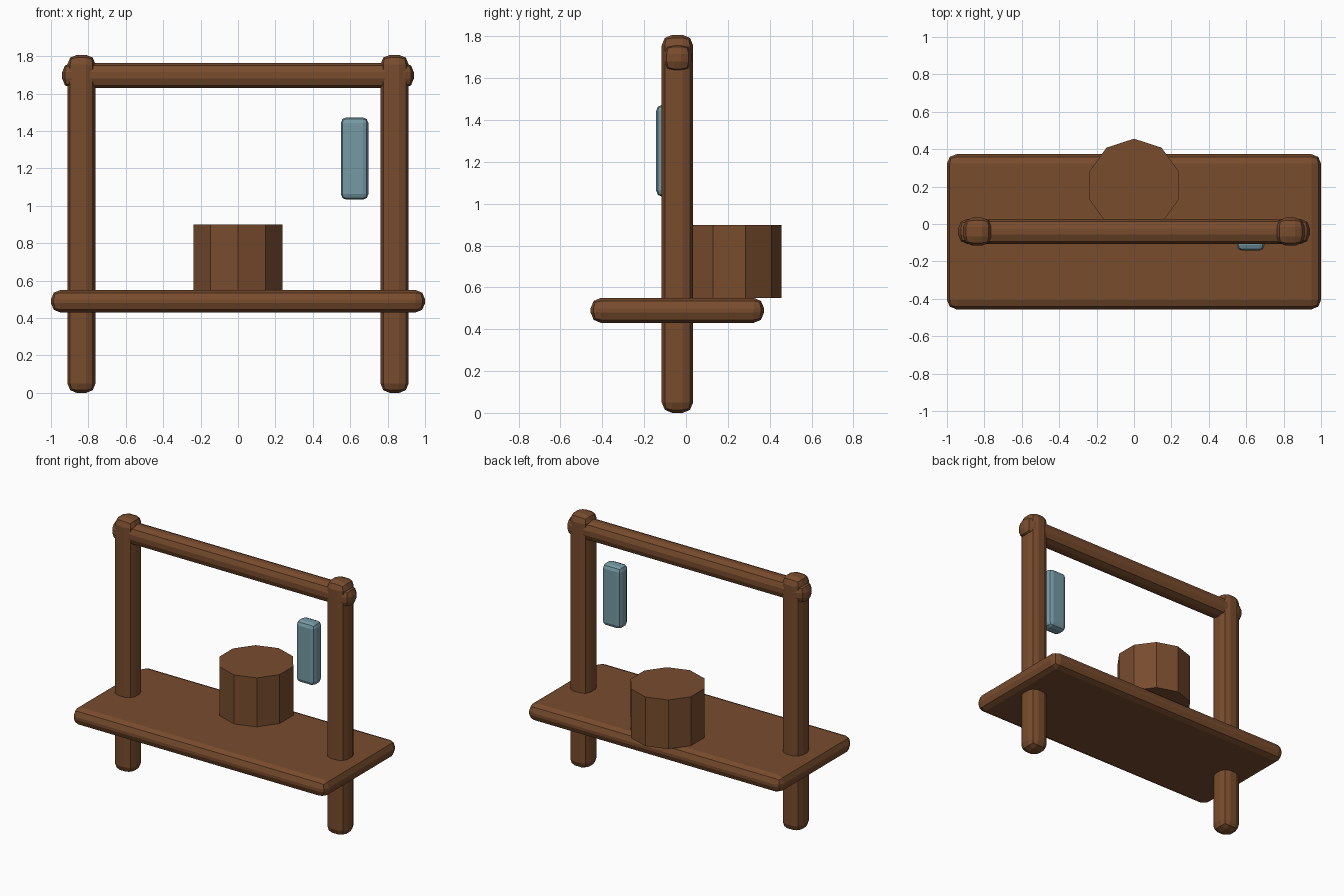
import bpy

if "Cube" in bpy.data.objects:
    bpy.data.objects.remove(bpy.data.objects["Cube"])


def material(name, rgb):
    m = bpy.data.materials.new(name)
    m.diffuse_color = (*rgb, 1)
    m.use_nodes = True
    m.node_tree.nodes["Principled BSDF"].inputs["Base Color"].default_value = m.diffuse_color
    return m


wood = material("brown wood", (0.188, 0.072, 0.027))
glass = material("pale blue", (0.181, 0.323, 0.376))


def rounded_box(name, lo, hi, bevel, mat):
    """Box between two corners with chamfered, two-step edges."""
    centre = [(a + b) / 2 for a, b in zip(lo, hi)]
    bpy.ops.mesh.primitive_cube_add(size=1, location=centre)
    ob = bpy.context.object
    ob.name = name
    ob.scale = [b - a for a, b in zip(lo, hi)]
    bpy.ops.object.transform_apply(location=False, rotation=False, scale=True)
    mod = ob.modifiers.new("Rounded edges", 'BEVEL')
    mod.width = bevel
    mod.segments = 2
    ob.data.materials.append(mat)
    return ob


# Table top
rounded_box("table_top", (-1, -0.456, 0.43), (1, 0.373, 0.55), 0.05, wood)

# Posts running through the table top
for side, x in (("left", -0.837), ("right", 0.837)):
    rounded_box(side + "_post", (x - 0.075, -0.116, 0),
                (x + 0.075, 0.034, 1.807), 0.05, wood)

# Beam across the posts
rounded_box("top_beam", (-0.94, -0.107, 1.63), (0.94, 0.027, 1.765), 0.05, wood)

# Hanging plate
rounded_box("hanging_plate", (0.55, -0.143, 1.033), (0.697, -0.041, 1.473), 0.03, glass)

# Ten-sided block standing on the table
bpy.ops.mesh.primitive_cylinder_add(vertices=10, radius=0.25, depth=0.35,
                                    location=(0, 0.206, 0.724))
block = bpy.context.object
block.name = "round_block"
block.data.materials.append(wood)
